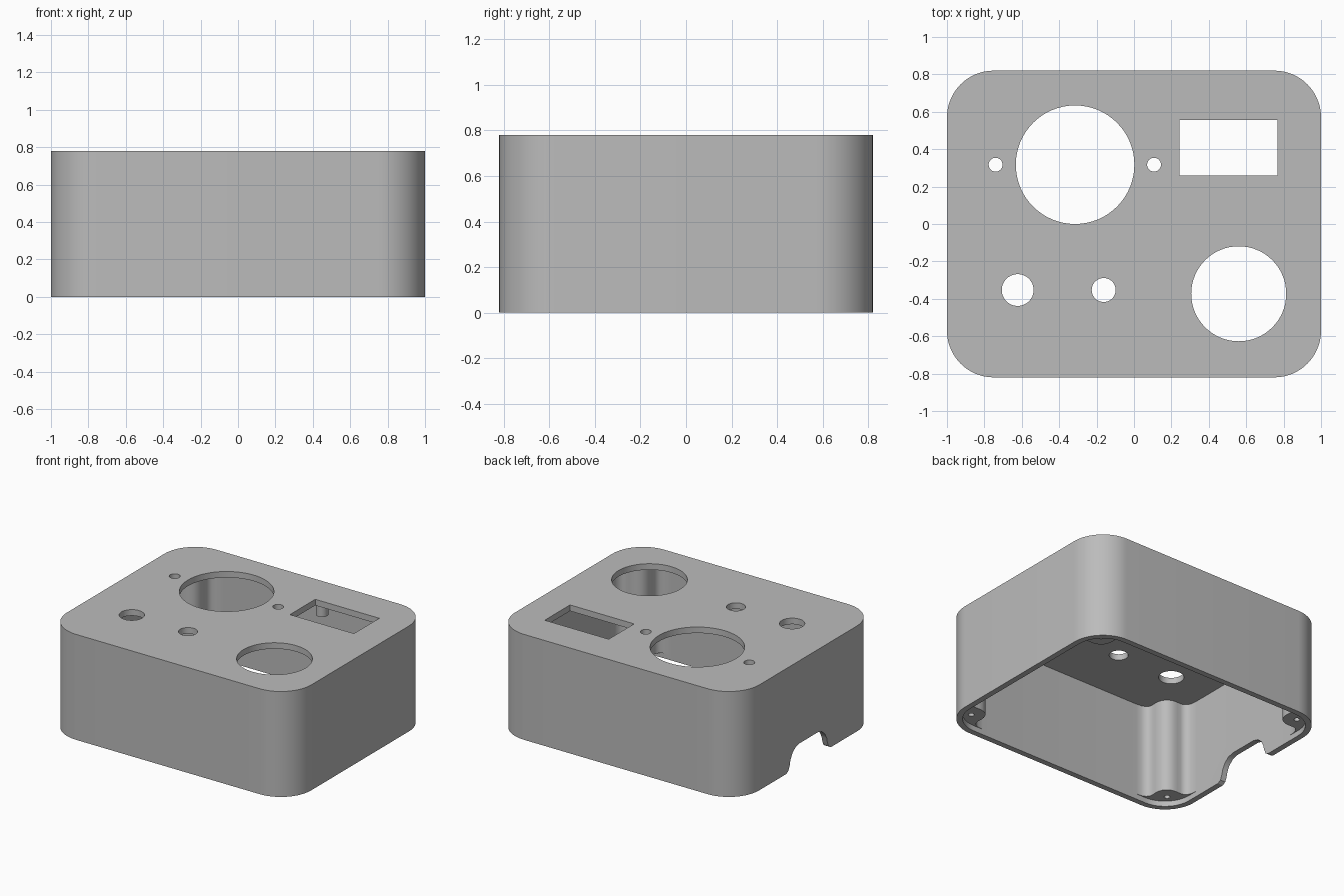
import bpy, bmesh
from math import sin, cos, pi, sqrt

cube = bpy.data.objects.get("Cube")
if cube:
    bpy.data.objects.remove(cube, do_unlink=True)

grey = bpy.data.materials.new("plain grey")
grey.use_nodes = True
grey.diffuse_color = (0.5, 0.5, 0.5, 1)
grey.node_tree.nodes["Principled BSDF"].inputs["Base Color"].default_value = (0.5, 0.5, 0.5, 1)

HX, HY, H = 1.0, 0.82, 0.78
RADIUS, WALL, TOP = 0.25, 0.042, 0.045


def prism(name, points, low, high, place=lambda p, h: (p[0], p[1], h)):
    """Extrude a closed 2D outline between two heights."""
    bm = bmesh.new()
    base = bm.faces.new([bm.verts.new(place(p, low)) for p in points])
    top = [bm.verts.new(place(p, high)) for p in points]
    bm.faces.new(top)
    for i in range(len(points)):
        j = (i + 1) % len(points)
        bm.faces.new((base.verts[i], base.verts[j], top[j], top[i]))
    bmesh.ops.recalc_face_normals(bm, faces=bm.faces)
    mesh = bpy.data.meshes.new(name)
    bm.to_mesh(mesh)
    bm.free()
    mesh.materials.append(grey)
    obj = bpy.data.objects.new(name, mesh)
    bpy.context.collection.objects.link(obj)
    return obj


def circle(x, y, r, n=48):
    return [(x + r * cos(2 * pi * i / n), y + r * sin(2 * pi * i / n)) for i in range(n)]


def rounded(hx, hy, r, n=16):
    pts = []
    for q, (sx, sy) in enumerate(((1, 1), (-1, 1), (-1, -1), (1, -1))):
        for i in range(n + 1):
            a = (q + i / n) * pi / 2
            pts.append((sx * (hx - r) + r * cos(a), sy * (hy - r) + r * sin(a)))
    return pts


def activate(obj):
    bpy.ops.object.select_all(action="DESELECT")
    obj.select_set(True)
    bpy.context.view_layer.objects.active = obj


def cut(obj, cutter):
    cutter.hide_render = True
    mod = obj.modifiers.new("cut", "BOOLEAN")
    mod.operation, mod.solver, mod.object = "DIFFERENCE", "EXACT", cutter
    activate(obj)
    bpy.ops.object.modifier_apply(modifier=mod.name)
    bpy.data.objects.remove(cutter, do_unlink=True)


def smooth(obj):
    activate(obj)
    bpy.ops.object.shade_smooth_by_angle(angle=pi / 6)


# Enclosure shell, open underneath
shell = prism("enclosure_shell", rounded(HX, HY, RADIUS), 0, H)
cut(shell, prism("cavity", rounded(HX - WALL, HY - WALL, RADIUS - WALL), -0.1, H - TOP))

# Round openings and display window in the top panel
for x, y, r in ((-0.315, 0.317, 0.317), (-0.74, 0.317, 0.037), (0.107, 0.317, 0.037),
                (-0.622, -0.353, 0.085), (-0.162, -0.353, 0.064), (0.56, -0.373, 0.254)):
    cut(shell, prism("hole", circle(x, y, r, 64), H - 0.15, H + 0.1))
window = [(0.243, 0.26), (0.767, 0.26), (0.767, 0.556), (0.243, 0.556)]
cut(shell, prism("window", window, H - 0.15, H + 0.1))

# Cable arch with flared feet in the -x wall
half = [(0.26, -0.05), (0.26, 0), (0.235, 0.015), (0.22, 0.05), (0.212, 0.085),
        (0.19, 0.125), (0.155, 0.155), (0.11, 0.168)]
arch = half + [(-y, z) for y, z in reversed(half)]
cut(shell, prism("arch", arch, -1.1, -0.9, lambda p, h: (h, p[0] - 0.005, p[1])))
smooth(shell)

# Corner screw posts: a rounded boss blending into the walls
inner = [(0.2, 0.06), (0.17, 0.032), (0.14, 0.02), (0.115, 0.022), (0.095, 0.035),
         (0.075, 0.058), (0.05, 0.08), (0.025, 0.092)]
outer = [(-0.2, 0.04), (-0.12, -0.05), (0, -0.08), (0.12, -0.05), (0.2, 0.04)]
outline = inner + [(0, 0.096)] + [(-u, v) for u, v in reversed(inner)] + outer
PX, PY, D = 0.857, 0.677, sqrt(0.5)
for side, sx in (("left", 1), ("right", -1)):
    for end, sy in (("front", -1), ("back", 1)):
        pts = [(sx * (PX - D * (v + u)), sy * (PY - D * (v - u))) for u, v in outline]
        post = prism(f"{end}_{side}_screw_post", pts, 0.04, H - TOP + 0.01)
        cut(post, prism("screw_hole", circle(sx * PX, sy * PY, 0.02, 20), -0.1, 0.3))
        smooth(post)

# Standoffs hanging beside the display window
for side, x in (("left", 0.77), ("right", 0.24)):
    smooth(prism(f"{side}_display_standoff", circle(x, 0.64, 0.042, 24), H - 0.145, H - TOP + 0.01))
